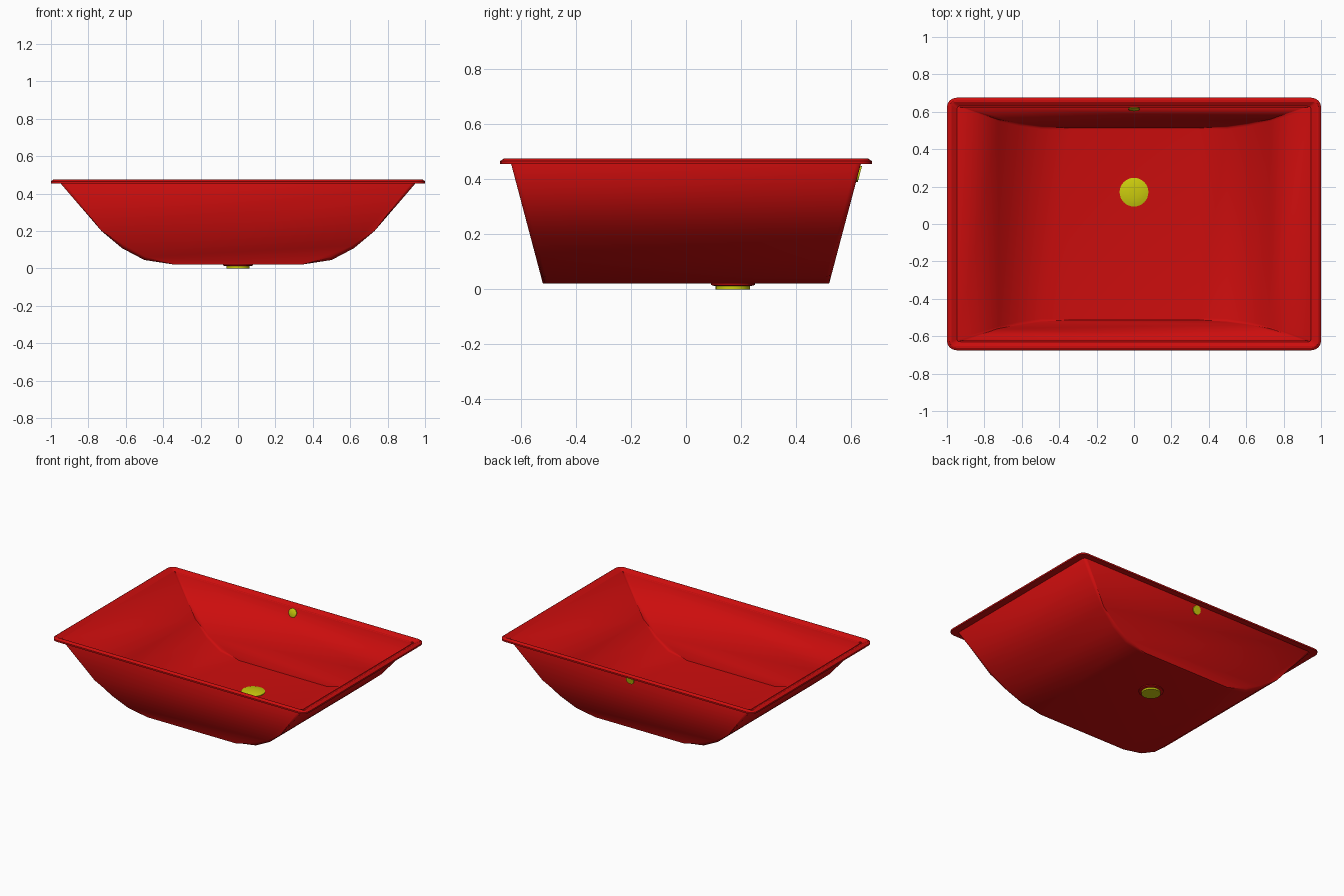
import bpy, bmesh, math
from mathutils import Matrix, Vector

cube = bpy.data.objects.get("Cube")
if cube:
    bpy.data.objects.remove(cube, do_unlink=True)


def material(name, colour):
    mat = bpy.data.materials.new(name)
    mat.use_nodes = True
    mat.diffuse_color = colour
    mat.node_tree.nodes["Principled BSDF"].inputs["Base Color"].default_value = colour
    return mat


RED = material("red enamel", (0.6, 0.004, 0.004, 1))
YELLOW = material("yellow metal", (0.6, 0.6, 0.004, 1))


def finish(name, bm, mat, angle=35):
    mesh = bpy.data.meshes.new(name)
    bm.to_mesh(mesh)
    bm.free()
    mesh.materials.append(mat)
    obj = bpy.data.objects.new(name, mesh)
    bpy.context.collection.objects.link(obj)
    bpy.ops.object.select_all(action="DESELECT")
    obj.select_set(True)
    bpy.context.view_layer.objects.active = obj
    bpy.ops.object.shade_smooth_by_angle(angle=math.radians(angle))
    return obj


def lathe(name, profile, mat, matrix, sides=32):
    """Closed solid turned about local z from (radius, height) pairs."""
    bm = bmesh.new()
    rings = [[bm.verts.new((r * math.cos(a), r * math.sin(a), h))
              for a in (2 * math.pi * i / sides for i in range(sides))]
             for r, h in profile]
    for low, high in zip(rings, rings[1:]):
        for i in range(sides):
            j = (i + 1) % sides
            bm.faces.new((low[i], low[j], high[j], high[i]))
    bm.faces.new(rings[0][::-1])
    bm.faces.new(rings[-1])
    bm.transform(matrix)
    return finish(name, bm, mat)


# Basin shell: curved trough closed by two flat leaning walls
def half_depth(z):
    return 0.635 - 0.265 * (0.455 - z)


half = [(0.35, 0.022), (0.5, 0.045), (0.62, 0.108), (0.73, 0.2), (0.95, 0.456)]
outline = [(-x, z) for x, z in reversed(half)] + half
bm = bmesh.new()
front = [bm.verts.new((x, -half_depth(z), z)) for x, z in outline]
back = [bm.verts.new((x, half_depth(z), z)) for x, z in outline]
for i in range(len(outline) - 1):
    bm.faces.new((front[i], back[i], back[i + 1], front[i + 1]))
bm.faces.new(front)
bm.faces.new(back[::-1])
creases = [bm.edges.get((row[i], row[i + 1]))
           for row in (front, back) for i in range(len(row) - 1)]
bmesh.ops.bevel(bm, geom=creases, offset=0.018, segments=2, profile=0.5,
                affect="EDGES")
bm.normal_update()
basin = finish("basin", bm, RED)
shell = basin.modifiers.new("wall thickness", "SOLIDIFY")
shell.thickness = 0.01
shell.offset = -1


# Rim: rounded rectangular loops joined into a ring
def rounded_loop(bm, hx, hy, z, radius, steps=4):
    verts = []
    for quarter, (sx, sy) in enumerate(((1, 1), (-1, 1), (-1, -1), (1, -1))):
        for k in range(steps + 1):
            a = math.pi / 2 * (quarter + k / steps)
            verts.append(bm.verts.new((sx * (hx - radius) + radius * math.cos(a),
                                       sy * (hy - radius) + radius * math.sin(a), z)))
    return verts


bm = bmesh.new()
section = [(0.938, 0.624, 0.455, 0.01), (1.0, 0.675, 0.455, 0.05),
           (1.0, 0.675, 0.466, 0.05), (0.987, 0.662, 0.475, 0.038),
           (0.977, 0.652, 0.475, 0.02)]
loops = [rounded_loop(bm, *s) for s in section]
for lower, upper in zip(loops, loops[1:] + loops[:1]):
    for i in range(len(lower)):
        j = (i + 1) % len(lower)
        bm.faces.new((lower[i], lower[j], upper[j], upper[i]))
finish("rim", bm, RED, 25)

# Drain: red boss below the floor, yellow outlet and domed plug
at_drain = Matrix.Translation((0, 0.17, 0))
lathe("drain_boss", [(0.065, 0.012), (0.08, 0.016), (0.08, 0.026)], RED, at_drain)
lathe("drain_outlet", [(0.062, 0), (0.062, 0.03)], YELLOW, at_drain)
lathe("drain_plug", [(0.077, 0.028), (0.077, 0.036), (0.06, 0.041),
                     (0.035, 0.045), (0.01, 0.046)], YELLOW, at_drain)

# Overflow: small fitting through the upper back wall, square to it
normal = Vector((0, -1, 0.265)).normalized()
turn = normal.to_track_quat("Z", "Y").to_matrix().to_4x4()
at_overflow = Matrix.Translation((0, half_depth(0.42), 0.42)) @ turn
lathe("overflow", [(0.03, -0.006), (0.03, 0.014), (0.022, 0.018)], YELLOW,
      at_overflow, 24)
